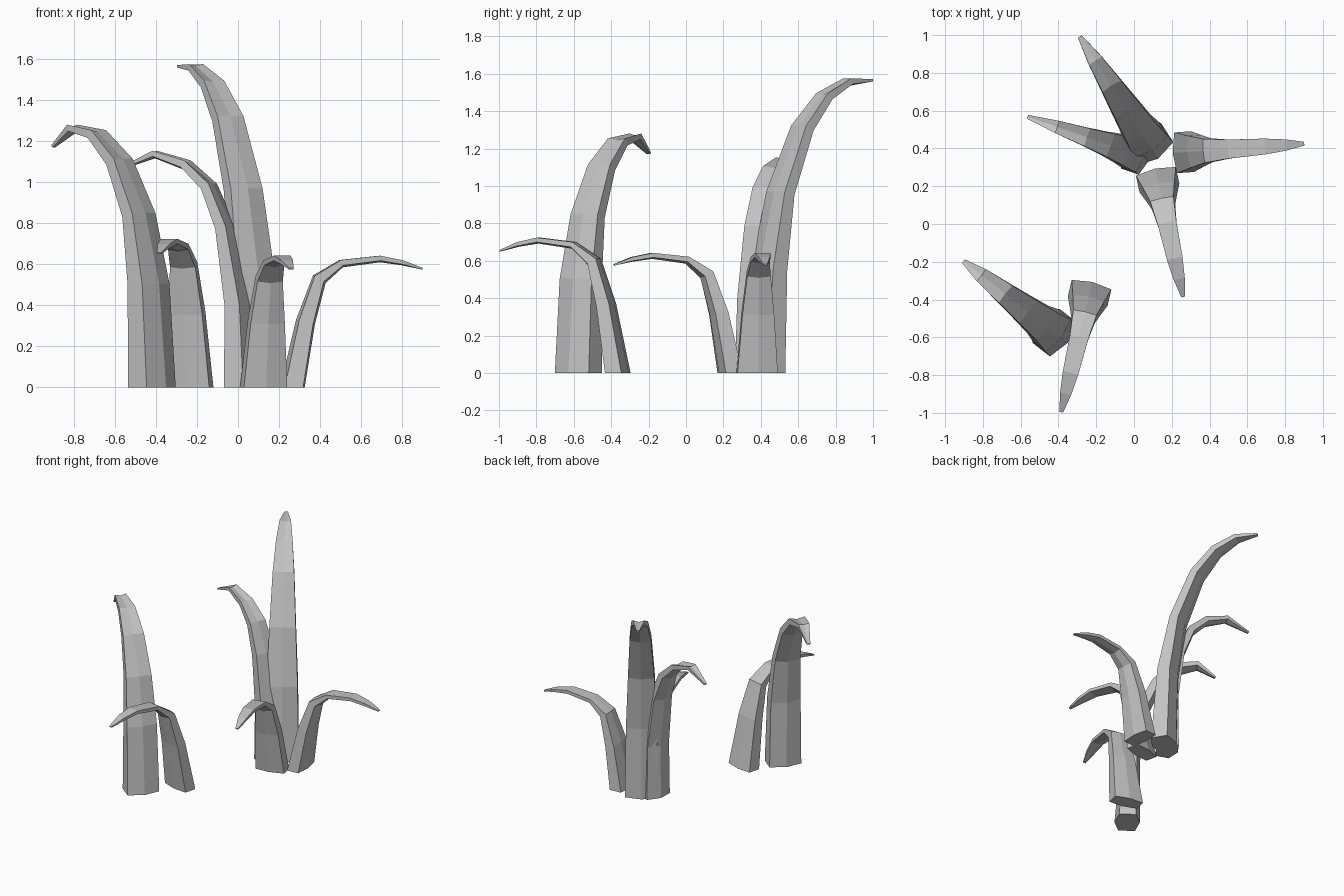
import bpy
import bmesh
from math import hypot
from mathutils import Vector

cube = bpy.data.objects.get("Cube")
if cube:
    bpy.data.objects.remove(cube, do_unlink=True)

grey = bpy.data.materials.new("pale_grey")
grey.use_nodes = True
colour = (0.55, 0.55, 0.55, 1)
grey.diffuse_color = colour
grey.node_tree.nodes["Principled BSDF"].inputs["Base Color"].default_value = colour

# Per-ring half width, half thickness, upper ridge and lower keel heights
TALL = [(.115, .058, .03, .03), (.108, .045, .02, .025), (.092, .032, .01, .02),
        (.075, .027, 0, .015), (.058, .022, -.01, .012), (.04, .016, -.01, .01),
        (.012, .006, 0, 0)]
SHORT = [(.108, .045, .015, .015), (.085, .035, .01, .015), (.063, .026, .005, .015),
         (.05, .014, 0, .01), (.042, .012, 0, .008), (.03, .01, 0, .005),
         (.01, .004, 0, 0)]


def blade(name, base, tip, path, rings):
    """Loft a six-sided, tapering blade along a curve that leans from base to tip."""
    start = Vector((*base, 0))
    lean = (Vector((*tip, 0)) - start).normalized()
    side = Vector((-lean.y, lean.x, 0))
    up = Vector((0, 0, 1))
    points = [start + lean * r + up * z for r, z in path]
    bm = bmesh.new()
    loops = []
    for i, (centre, (w, t, ridge, keel)) in enumerate(zip(points, rings)):
        if i == 0:
            normal = -lean          # flat base on the ground
        else:
            along = (points[min(i + 1, len(points) - 1)] - points[i - 1]).normalized()
            normal = side.cross(along)
            if normal.dot(up - lean) < 0:
                normal.negate()
        outline = [(0, t + ridge), (w, t), (w, -t),
                   (0, -t - keel), (-w, -t), (-w, t)]
        loops.append([bm.verts.new(centre + side * s + normal * n) for s, n in outline])
    for low, high in zip(loops, loops[1:]):
        for k in range(len(low)):
            j = (k + 1) % len(low)
            bm.faces.new((low[k], low[j], high[j], high[k]))
    bm.faces.new(loops[0])
    bm.faces.new(loops[-1])
    bmesh.ops.recalc_face_normals(bm, faces=bm.faces[:])
    mesh = bpy.data.meshes.new(name)
    bm.to_mesh(mesh)
    bm.free()
    mesh.materials.append(grey)
    obj = bpy.data.objects.new(name, mesh)
    bpy.context.collection.objects.link(obj)


# Three tall blades, each with its own droop
blade("tall_back_blade", (.08, .42), (-.285, .99),
      [(0, 0), (.03, .55), (.10, .96), (.24, 1.31), (.38, 1.48), (.53, 1.56), (.68, 1.565)], TALL)
blade("tall_front_blade", (-.42, -.575), (-.905, -.195),
      [(0, 0), (.02, .5), (.08, .84), (.2, 1.1), (.34, 1.235), (.49, 1.265), (.61, 1.175)], TALL)
blade("middle_blade", (.01, .37), (-.57, .57),
      [(0, 0), (.01, .4), (.075, .78), (.16, .98), (.28, 1.09), (.44, 1.14), (.605, 1.07)],
      [(w * .85, t * .85, r, k) for w, t, r, k in TALL])

# Three short blades share one arching curve
arch = [(0, 0), (.062, .32), (.128, .53), (.24, .608), (.43, .63), (.54, .61), (.64, .578)]
for name, base, tip, rise in [
        ("short_left_blade", (.265, .38), (.9, .425), 1),
        ("short_centre_blade", (.125, .235), (.26, -.385), 1),
        ("short_front_blade", (-.235, -.365), (-.385, -.995), 1.13)]:
    reach = hypot(tip[0] - base[0], tip[1] - base[1]) / arch[-1][0]
    blade(name, base, tip, [(r * reach, z * rise) for r, z in arch], SHORT)
